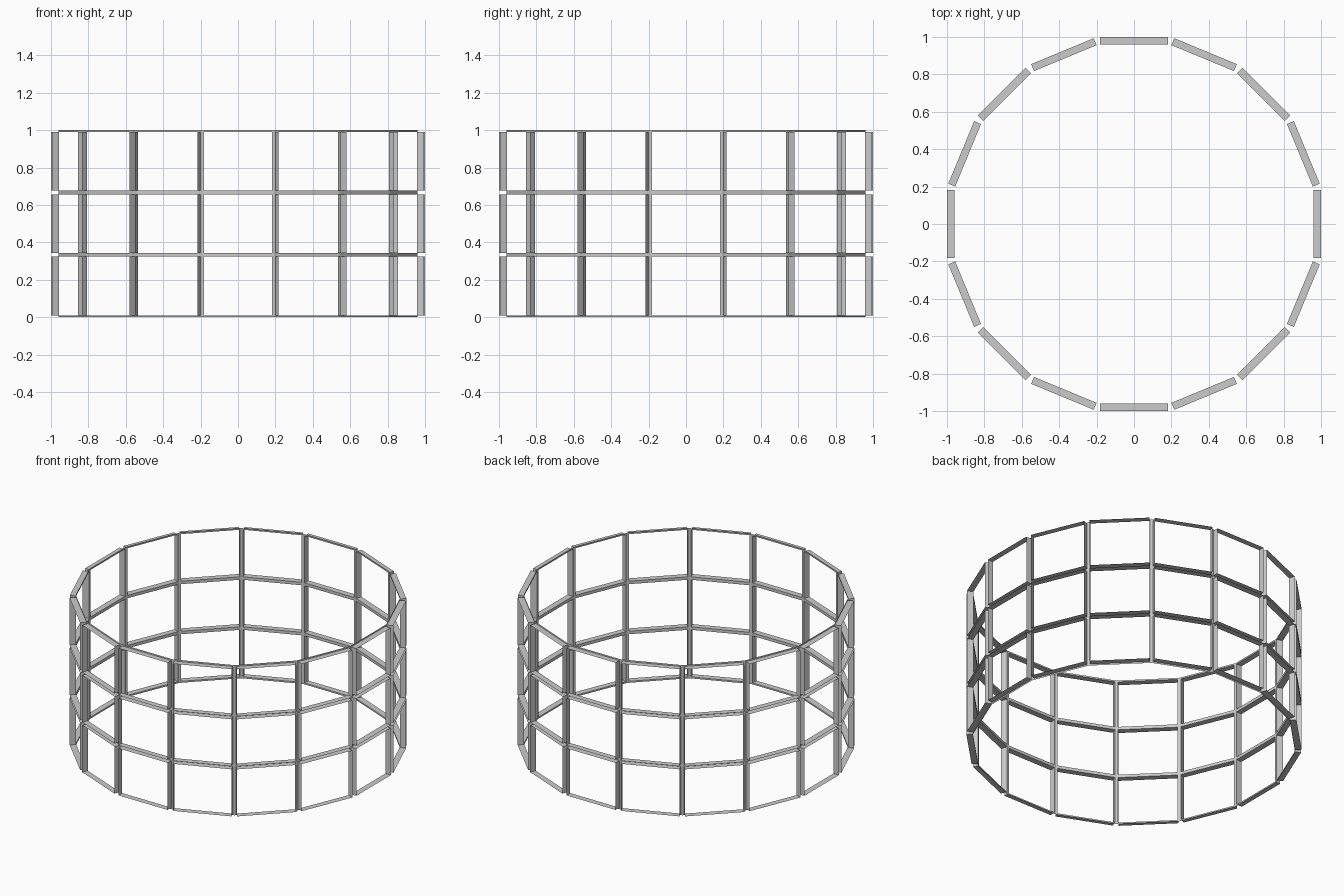
import bpy, bmesh
from math import pi, cos, sin

if "Cube" in bpy.data.objects:
    bpy.data.objects.remove(bpy.data.objects["Cube"])

SIDES, ROWS, HEIGHT = 16, 3, 1.0
APOTHEM, DEPTH, BORDER = 0.96, 0.04, 0.01
radius = APOTHEM / cos(pi / SIDES)

bm = bmesh.new()

# sixteen-sided open drum, three rows of panels
rings = []
for r in range(ROWS + 1):
    rings.append([bm.verts.new((radius * cos((i + 0.5) * 2 * pi / SIDES),
                                radius * sin((i + 0.5) * 2 * pi / SIDES),
                                HEIGHT * r / ROWS)) for i in range(SIDES)])
panels = []
for r in range(ROWS):
    for i in range(SIDES):
        j = (i + 1) % SIDES
        panels.append(bm.faces.new((rings[r][i], rings[r][j],
                                    rings[r + 1][j], rings[r + 1][i])))
bm.normal_update()

# narrow lattice border around every panel
bmesh.ops.inset_individual(bm, faces=panels, thickness=BORDER, depth=0,
                           use_even_offset=True)
bm.normal_update()

# push each panel outward, then open it to leave thin walls around a window
out = bmesh.ops.extrude_discrete_faces(bm, faces=panels)["faces"]
bm.normal_update()
for f in out:
    bmesh.ops.translate(bm, verts=f.verts[:], vec=f.normal * DEPTH)
bmesh.ops.delete(bm, geom=out, context='FACES_ONLY')

mesh = bpy.data.meshes.new("window_lattice")
bm.to_mesh(mesh)
bm.free()
bpy.context.collection.objects.link(bpy.data.objects.new("window_lattice", mesh))
